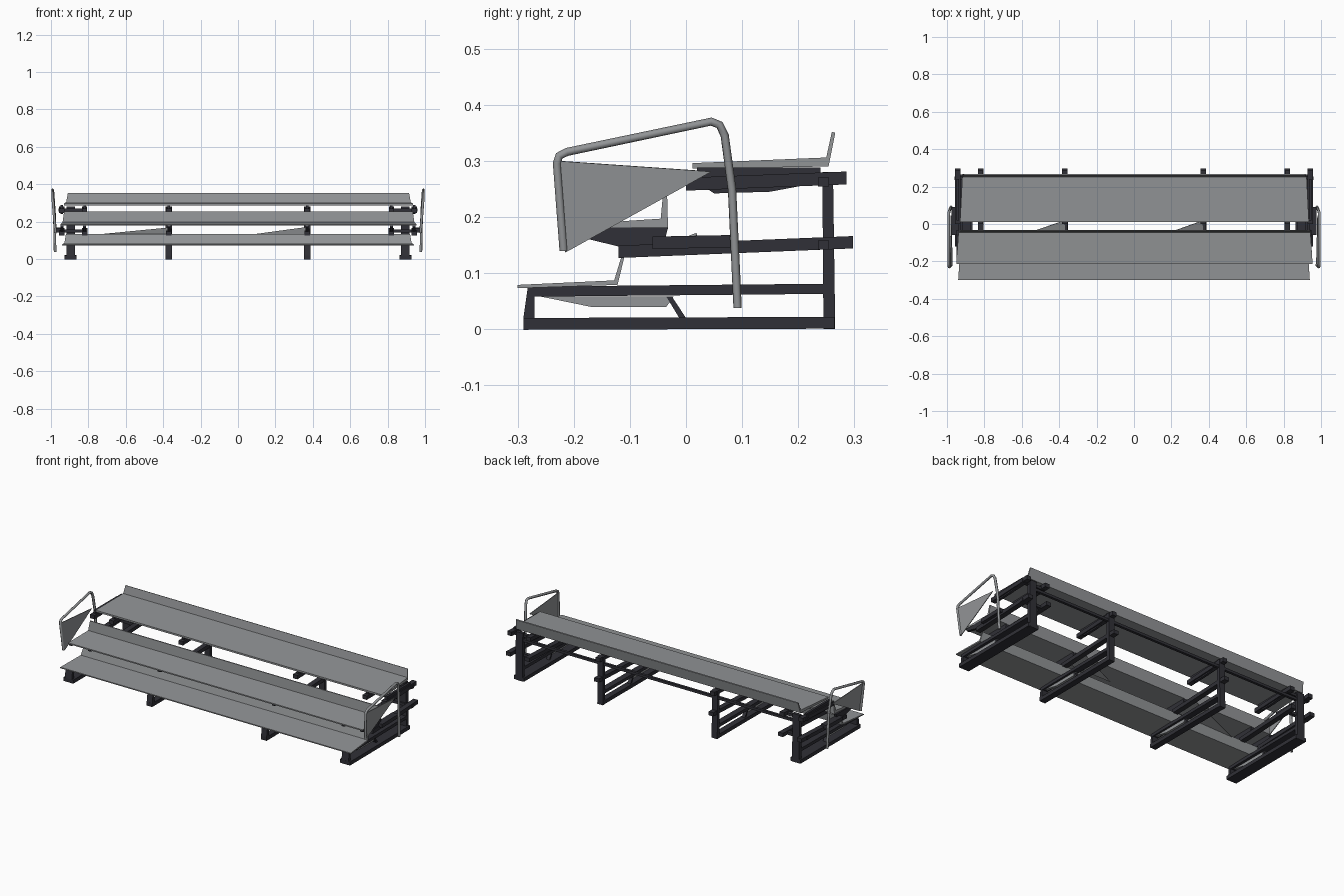
import bpy, bmesh
from mathutils import Vector

if "Cube" in bpy.data.objects:
    bpy.data.objects.remove(bpy.data.objects["Cube"])


def material(name, rgb):
    m = bpy.data.materials.new(name)
    m.diffuse_color = (*rgb, 1)
    m.use_nodes = True
    m.node_tree.nodes["Principled BSDF"].inputs["Base Color"].default_value = m.diffuse_color
    return m


GREY = material("brushed grey metal", (0.29, 0.30, 0.31))
DARK = material("dark frame metal", (0.03, 0.03, 0.038))


def finish(bm, name, mat):
    bmesh.ops.recalc_face_normals(bm, faces=bm.faces)
    me = bpy.data.meshes.new(name)
    bm.to_mesh(me)
    bm.free()
    me.materials.append(mat)
    ob = bpy.data.objects.new(name, me)
    bpy.context.collection.objects.link(ob)
    return ob


def prism(name, profile, x0, x1, mat, taper=None):
    """Extrude a (y, z) outline along x; taper gives an inset per point."""
    bm = bmesh.new()
    taper = taper or [0] * len(profile)
    a = [bm.verts.new((x0 + t, y, z)) for (y, z), t in zip(profile, taper)]
    b = [bm.verts.new((x1 - t, y, z)) for (y, z), t in zip(profile, taper)]
    n = len(profile)
    bm.faces.new(a)
    bm.faces.new(b)
    for i in range(n):
        j = (i + 1) % n
        bm.faces.new((a[i], a[j], b[j], b[i]))
    return finish(bm, name, mat)


def beam(name, x, width, p0, p1, height, mat=DARK):
    """Bar running in the y-z plane, p0 and p1 on its top edge."""
    (y0, z0), (y1, z1) = p0, p1
    return prism(name, [(y0, z0 - height), (y1, z1 - height), (y1, z1), (y0, z0)],
                 x - width / 2, x + width / 2, mat)


def tube(name, points, radius, mat):
    cu = bpy.data.curves.new(name, 'CURVE')
    cu.dimensions = '3D'
    cu.bevel_depth = radius
    cu.bevel_resolution = 1
    cu.use_fill_caps = True
    sp = cu.splines.new('POLY')
    sp.points.add(len(points) - 1)
    for p, co in zip(sp.points, points):
        p.co = (*co, 1)
    cu.materials.append(mat)
    ob = bpy.data.objects.new(name, cu)
    bpy.context.collection.objects.link(ob)
    return ob


def plate(name, points, mat, thick=0.004):
    bm = bmesh.new()
    vs = [Vector(p) for p in points]
    nrm = (vs[1] - vs[0]).cross(vs[2] - vs[0]).normalized() * thick
    a = [bm.verts.new(v) for v in vs]
    b = [bm.verts.new(v + nrm) for v in vs]
    n = len(vs)
    bm.faces.new(a)
    bm.faces.new(b)
    for i in range(n):
        j = (i + 1) % n
        bm.faces.new((a[i], a[j], b[j], b[i]))
    return finish(bm, name, mat)


# three long shelves with sloping back lips
ends = [0, 0, 0.012, 0.02, 0.02, 0.012]
prism("lower_shelf", [(-0.30, 0.073), (-0.30, 0.079), (-0.128, 0.087),
                      (-0.114, 0.133), (-0.109, 0.132), (-0.122, 0.079)],
      -0.94, 0.94, GREY, ends)
prism("middle_shelf", [(-0.213, 0.179), (-0.213, 0.186), (-0.045, 0.197),
                       (-0.040, 0.253), (-0.034, 0.253), (-0.032, 0.180)],
      -0.95, 0.955, GREY, ends)
prism("upper_shelf", [(0.012, 0.286), (0.012, 0.296), (0.250, 0.306),
                      (0.260, 0.352), (0.266, 0.350), (0.254, 0.290)],
      -0.93, 0.935, GREY, ends)

# four upright frames
for x in (-0.895, -0.37, 0.37, 0.895):
    end = abs(x) > 0.5
    s = 1 if x > 0 else -1
    w = 0.045 if end else 0.036
    beam("base_foot", x, w + 0.02 * end, (-0.29, 0.02), (0.265, 0.022), 0.021)
    beam("lower_arm", x, w, (-0.275, 0.076), (0.25, 0.081), 0.018)
    prism("front_post", [(-0.29, 0.018), (-0.27, 0.018), (-0.27, 0.075), (-0.282, 0.075)],
          x - w / 2, x + w / 2, DARK)
    prism("rear_post", [(0.245, 0), (0.266, 0), (0.262, 0.28), (0.243, 0.28)],
          x - w / 2, x + w / 2, DARK)
    # pale stiffener beneath the lower shelf
    prism("lower_stiffener", [(-0.258, 0.058), (-0.17, 0.040), (-0.035, 0.040),
                              (-0.022, 0.058)], x - 0.008, x + 0.008, GREY)
    prism("foot_brace", [(-0.035, 0.058), (-0.025, 0.058), (0.0, 0.02), (-0.012, 0.02)],
          x - 0.01, x + 0.01, DARK)
    # shelf arms run on one side of inner frames and both sides of end frames
    for ax in ((s * 0.82, s * 0.942) if end else (x,)):
        beam("middle_arm", ax, 0.030, (-0.12, 0.149), (0.298, 0.166), 0.022)
        beam("upper_arm", ax, 0.028, (0.0, 0.270), (0.286, 0.281), 0.023)
        prism("middle_shelf_bracket", [(-0.205, 0.168), (-0.11, 0.145), (-0.04, 0.15),
                                       (-0.032, 0.181), (-0.205, 0.181)],
              ax - 0.008, ax + 0.008, DARK)
        prism("upper_shelf_bracket", [(0.02, 0.262), (0.05, 0.242), (0.15, 0.245),
                                      (0.24, 0.262), (0.24, 0.288), (0.02, 0.288)],
              ax - 0.007, ax + 0.007, DARK)
    # cross pieces linking arms to the end posts
    if end:
        for z in (0.15, 0.262):
            beam("arm_link", s * 0.885, 0.15, (0.235, z + 0.008), (0.255, z + 0.008), 0.016)

# long rear tie bar
beam("rear_tie_bar", 0, 1.79, (0.245, 0.245), (0.26, 0.245), 0.015)

# slanting stay plates below the middle shelf
plate("left_stay", [(-0.75, -0.11, 0.128), (-0.37, -0.10, 0.128), (-0.37, 0.02, 0.165)], GREY)
plate("right_stay", [(0.09, -0.08, 0.13), (0.37, -0.08, 0.13), (0.37, 0.02, 0.168)], GREY)

# side guards: bent tube, infill panel and mounting blocks
path = [(0.978, 0.092, 0.038), (0.982, 0.082, 0.25), (0.988, 0.069, 0.345),
        (0.990, 0.060, 0.364), (0.991, 0.045, 0.370), (0.990, -0.212, 0.316),
        (0.989, -0.226, 0.309), (0.988, -0.230, 0.296), (0.976, -0.218, 0.140)]
for s, side in ((1, "right"), (-1, "left")):
    tube(side + "_guard_rail", [(s * x, y, z) for x, y, z in path], 0.0075, GREY)
    plate(side + "_guard_panel", [(s * 0.986, -0.228, 0.300), (s * 0.974, -0.215, 0.137),
                                  (s * 0.974, -0.195, 0.148), (s * 0.980, 0.045, 0.281)], GREY)
    beam(side + "_guard_mount", s * 0.955, 0.04, (-0.06, 0.165), (0.09, 0.168), 0.022)
